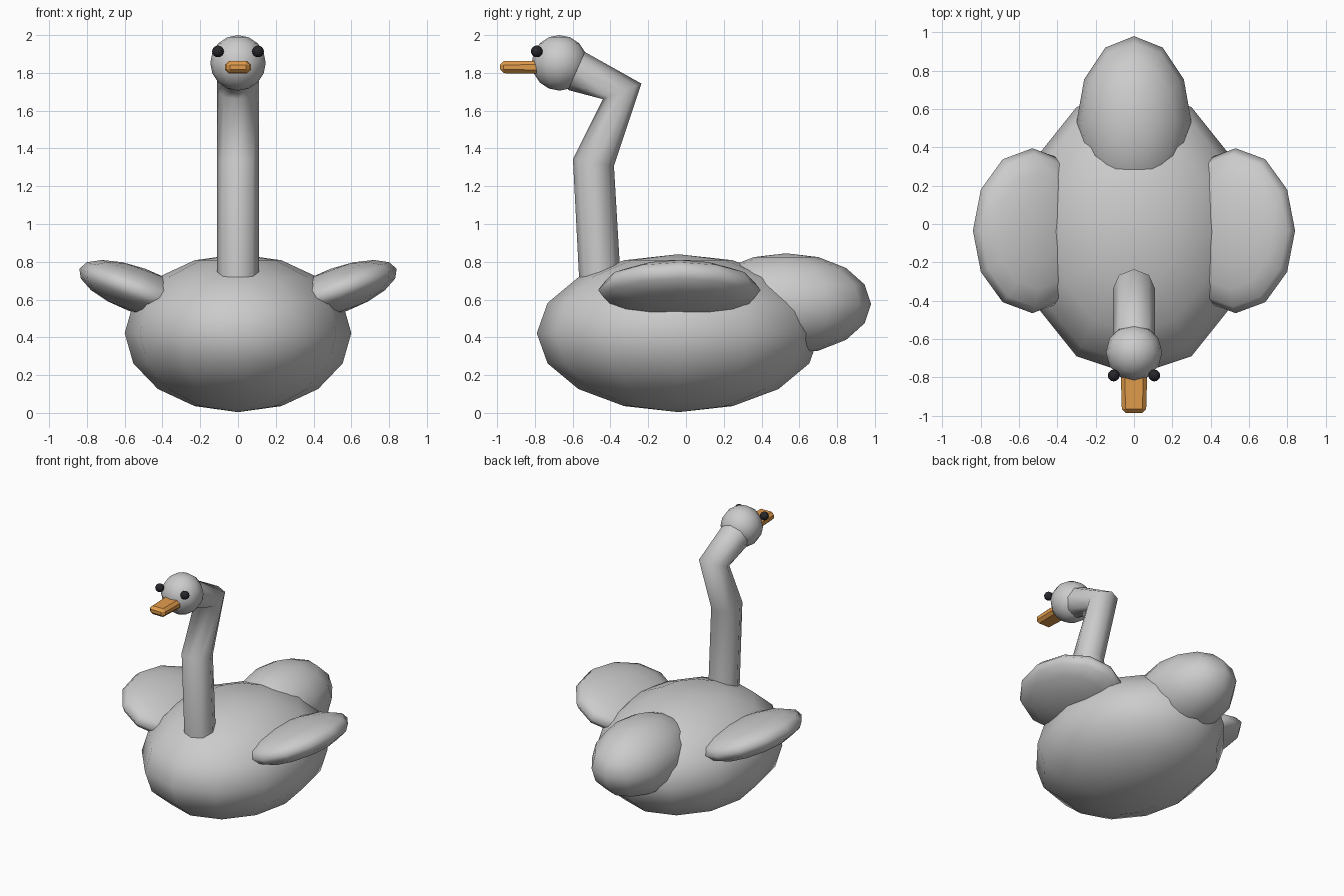
import bpy, bmesh, math
from mathutils import Vector, Matrix

if "Cube" in bpy.data.objects:
    bpy.data.objects.remove(bpy.data.objects["Cube"])


def material(name, color):
    m = bpy.data.materials.new(name)
    m.diffuse_color = color
    m.use_nodes = True
    m.node_tree.nodes["Principled BSDF"].inputs["Base Color"].default_value = m.diffuse_color
    return m


ORANGE = material("orange", (0.75, 0.33, 0.07, 1))
BLACK = material("black", (0.02, 0.02, 0.025, 1))


def finish(name, bm, mat=None, smooth=True):
    bmesh.ops.recalc_face_normals(bm, faces=bm.faces)
    for f in bm.faces:
        f.smooth = smooth and len(f.verts) < 5
    me = bpy.data.meshes.new(name)
    bm.to_mesh(me)
    bm.free()
    ob = bpy.data.objects.new(name, me)
    bpy.context.collection.objects.link(ob)
    if mat:
        me.materials.append(mat)
    return ob


def ellipsoid(name, center, radii, tilt=0, mat=None):
    bm = bmesh.new()
    bmesh.ops.create_uvsphere(bm, u_segments=12, v_segments=8, radius=1)
    bm.transform(Matrix.Translation(center)
                 @ Matrix.Rotation(math.radians(tilt), 4, 'Y')
                 @ Matrix.Diagonal((*radii, 1)))
    return finish(name, bm, mat)


# Body, tail and head
ellipsoid("body", (0, -0.04, 0.422), (0.6, 0.75, 0.418))
ellipsoid("tail", (0, 0.53, 0.577), (0.3, 0.45, 0.268))
ellipsoid("head", (0, -0.67, 1.853), (0.147, 0.147, 0.147))

# Wings and eyes, mirrored
for side, s in (("left", 1), ("right", -1)):
    ellipsoid(side + "_wing", (0.53 * s, -0.035, 0.65), (0.33, 0.43, 0.12), -20 * s)
    ellipsoid(side + "_eye", (0.106 * s, -0.79, 1.914), (0.031, 0.031, 0.031), 0, BLACK)

# Neck: eight-sided tube swept along a bent path
path = [Vector((0, y, z)) for y, z in
        ((-0.45, 0.6), (-0.49, 1.325), (-0.338, 1.702), (-0.58, 1.81))]
bm = bmesh.new()
rings = []
for i, p in enumerate(path):
    t = Vector()
    if i > 0:
        t += (p - path[i - 1]).normalized()
    if i < len(path) - 1:
        t += (path[i + 1] - p).normalized()
    u = Vector((1, 0, 0))
    v = t.normalized().cross(u)
    rings.append([bm.verts.new(p + 0.11 * (u * math.cos(a) + v * math.sin(a)))
                  for a in (k * math.pi / 4 for k in range(8))])
for a, b in zip(rings, rings[1:]):
    for k in range(8):
        n = (k + 1) % 8
        bm.faces.new((a[k], a[n], b[n], b[k]))
bm.faces.new(rings[0])
bm.faces.new(rings[-1])
finish("neck", bm)

# Bill: chamfered box, narrower at the tip
bm = bmesh.new()
bmesh.ops.create_cube(bm, size=1)
bm.transform(Matrix.Translation((0, -0.865, 1.83)) @ Matrix.Diagonal((0.14, 0.24, 0.07, 1)))
for v in bm.verts:
    if v.co.y < -0.865:
        v.co.x *= 0.9
        v.co.z = 1.83 + (v.co.z - 1.83) * 0.9
bmesh.ops.bevel(bm, geom=bm.edges[:], offset=0.02, segments=1, affect='EDGES')
finish("bill", bm, ORANGE, smooth=False)
